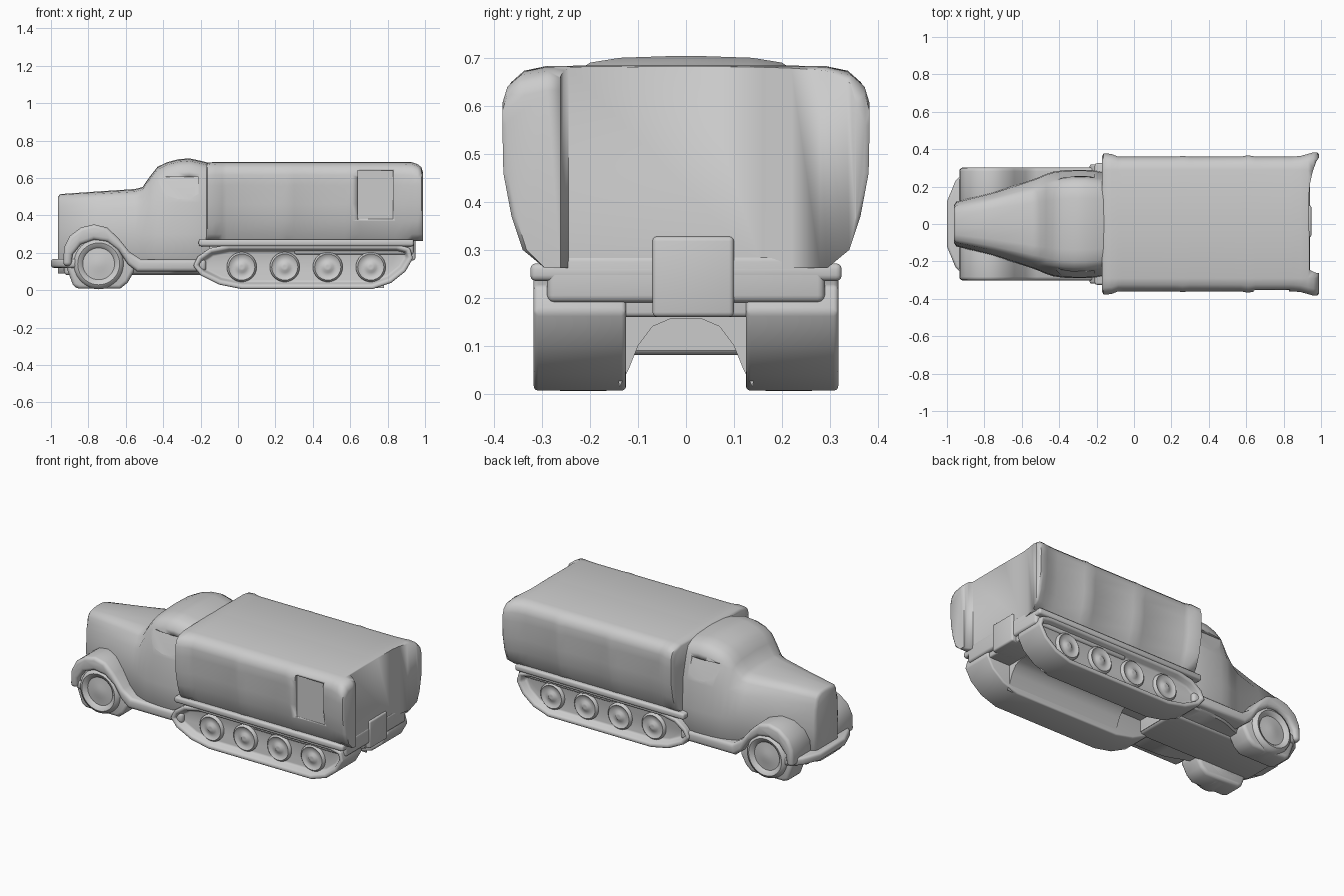
import bpy, bmesh, math

if "Cube" in bpy.data.objects:
    bpy.data.objects.remove(bpy.data.objects["Cube"])


def finish(name, bm, bevel=0.0, angle=45):
    bmesh.ops.recalc_face_normals(bm, faces=bm.faces)
    me = bpy.data.meshes.new(name)
    bm.to_mesh(me)
    bm.free()
    ob = bpy.data.objects.new(name, me)
    bpy.context.collection.objects.link(ob)
    for o in bpy.context.selected_objects:
        o.select_set(False)
    bpy.context.view_layer.objects.active = ob
    ob.select_set(True)
    if bevel:
        m = ob.modifiers.new("Bevel", 'BEVEL')
        m.width, m.segments = bevel, 3
        m.limit_method, m.angle_limit = 'ANGLE', math.radians(40)
        bpy.ops.object.modifier_apply(modifier=m.name)
    bpy.ops.object.shade_smooth_by_angle(angle=math.radians(angle))
    return ob


def prism(name, pts, axis, a, b, bevel=0.01, inset=None):
    """Extrude a 2D profile along an axis from a to b; inset = (rim, depth) sinks the b face."""
    place = {'x': lambda p, t: (t, p[0], p[1]),
             'y': lambda p, t: (p[0], t, p[1]),
             'z': lambda p, t: (p[0], p[1], t)}[axis]
    bm = bmesh.new()
    va = [bm.verts.new(place(p, a)) for p in pts]
    vb = [bm.verts.new(place(p, b)) for p in pts]
    n = len(pts)
    bm.faces.new(va)
    cap = bm.faces.new(vb)
    for i in range(n):
        j = (i + 1) % n
        bm.faces.new((va[i], va[j], vb[j], vb[i]))
    bmesh.ops.recalc_face_normals(bm, faces=bm.faces)
    if inset:
        bmesh.ops.inset_region(bm, faces=[cap], thickness=inset[0])
        bmesh.ops.inset_region(bm, faces=[cap], thickness=0.015, depth=-inset[1])
    return finish(name, bm, bevel)


def box(name, x, y, z, bevel=0.01):
    pts = [(x[0], z[0]), (x[1], z[0]), (x[1], z[1]), (x[0], z[1])]
    return prism(name, pts, 'y', y[0], y[1], bevel)


def loft(name, sections, bevel=0.0, angle=45):
    """Skin sections (x, half profile of (y, z) from top to bottom), mirrored in y."""
    bm = bmesh.new()
    rings = []
    for x, half in sections:
        full = half + [(-y, z) for y, z in reversed(half)]
        rings.append([bm.verts.new((x, y, z)) for y, z in full])
    for r, q in zip(rings, rings[1:]):
        for i in range(len(r)):
            j = (i + 1) % len(r)
            bm.faces.new((r[i], r[j], q[j], q[i]))
    bm.faces.new(rings[0])
    bm.faces.new(rings[-1])
    return finish(name, bm, bevel, angle)


def lathe(name, profile, x, z, s, n=40):
    """Turn (radius, y) points around a y axis at x, z."""
    bm = bmesh.new()
    rings = [[bm.verts.new((x + r * math.cos(2 * math.pi * k / n), s * y,
                            z + r * math.sin(2 * math.pi * k / n))) for k in range(n)]
             for r, y in profile]
    for r, q in zip(rings, rings[1:]):
        for i in range(n):
            j = (i + 1) % n
            bm.faces.new((r[i], r[j], q[j], q[i]))
    bm.faces.new(rings[0])
    bm.faces.new(rings[-1])
    return finish(name, bm)


def cut(target, cutter):
    m = target.modifiers.new("Cut", 'BOOLEAN')
    m.object, m.operation, m.solver = cutter, 'DIFFERENCE', 'EXACT'
    bpy.context.view_layer.objects.active = target
    bpy.ops.object.modifier_apply(modifier=m.name)
    bpy.data.objects.remove(cutter)


# Hood and cab: one skin that widens towards the back
def cab_section(wt, wb, zt, zb=0.09):
    zm = min(0.47, zt - 0.10)
    return [(0.02, zt), (0.55 * wt, zt - 0.004), (0.8 * wt, zt - 0.014), (0.94 * wt, zt - 0.036),
            (wt, zt - 0.07), (wb, zm), (wb + 0.005, 0.3), (wb, zb + 0.03), (wb - 0.03, zb)]


cab = loft("hood_and_cab", [(x, cab_section(a, b, z)) for x, a, b, z in (
    (-0.963, .09, .095, .50), (-0.95, .105, .115, .514), (-0.75, .15, .165, .528),
    (-0.55, .205, .23, .541), (-0.51, .215, .245, .552), (-0.47, .225, .262, .61),
    (-0.43, .235, .275, .66), (-0.38, .245, .282, .684), (-0.32, .25, .285, .70),
    (-0.26, .25, .285, .705), (-0.20, .245, .28, .692), (-0.15, .235, .27, .68))])
for s in (-1, 1):
    side = [(s * 0.284, 0.48), (s * 0.236, 0.605), (s * 0.36, 0.605), (s * 0.36, 0.48)]
    cut(cab, prism("window_cutter", side, 'x', -0.42, -0.21, 0))


# Canvas cargo cover: gently sagging between its hoops, flared at both ends
def cover_section(k, top=0.686):
    w = max(1.0, k)
    return [(0.02, top), (0.29, top - 0.002), (0.325 * w, top - 0.012), (0.35 * w, top - 0.035),
            (0.36 * w, top - 0.07), (0.36 * k, 0.56), (0.358 * k, 0.46), (0.342 * k, 0.37),
            (0.32 * k, 0.30), (0.295, 0.262)]


cover = loft("cargo_cover", [(x, cover_section(k, t)) for x, k, t in (
    (-0.172, 1.0, .672), (-0.162, 1.05, .682), (-0.12, 1.04, .686), (-0.085, 1.0, .686),
    (-0.06, 0.975, .686), (0.22, 0.975, .686), (0.26, 1.01, .686), (0.30, 0.975, .686),
    (0.57, 0.975, .686), (0.61, 1.02, .686), (0.65, 0.985, .686), (0.84, 0.985, .686),
    (0.89, 1.01, .686), (0.93, 1.04, .684), (0.96, 1.065, .676), (0.98, 1.065, .66),
    (0.988, 1.04, .635))])
# Recessed rear panel: sharp step on one side, gradual curve on the other
cut(cover, prism("rear_cutter", [(1.1, -0.265), (0.975, -0.262), (0.938, -0.245), (0.936, 0.16),
                                 (0.942, 0.22), (0.955, 0.28), (0.975, 0.335), (1.0, 0.37),
                                 (1.1, 0.37)], 'z', 0.2, 0.75, 0))
cut(cover, box("panel_cutter", (0.64, 0.83), (-0.5, -0.338), (0.38, 0.64), 0))

# Floor, rear body and vaulted underbody between the tracks
box("cargo_floor", (-0.21, 0.94), (-0.325, 0.325), (0.235, 0.272), 0.012)
box("rear_body", (0.3, 0.94), (-0.29, 0.29), (0.19, 0.29), 0.015)
box("rear_box", (0.5, 0.948), (-0.07, 0.1), (0.16, 0.328))
vault = [(0.14, 0.012), (0.12, 0.05), (0.10, 0.10), (0.07, 0.14), (0.03, 0.157)]
vault = vault + [(-y, z) for y, z in reversed(vault)] + [(-0.15, 0.25), (0.15, 0.25)]
prism("underbody", vault, 'x', 0.02, 0.78, 0)
box("underbody_core", (-0.2, 0.92), (-0.14, 0.14), (0.16, 0.25))
box("front_underbody", (-0.93, -0.15), (-0.15, 0.15), (0.08, 0.2), 0.02)

# Wrap-around front bumper
prism("bumper", [(-1.0, -0.12), (-1.0, 0.12), (-0.955, 0.23), (-0.90, 0.285),
                 (-0.85, 0.285), (-0.85, -0.285), (-0.90, -0.285), (-0.955, -0.23)],
      'z', 0.12, 0.168, 0.015)

fender = [(-0.935, 0.13), (-0.93, 0.23), (-0.90, 0.29), (-0.84, 0.335), (-0.77, 0.352),
          (-0.70, 0.335), (-0.64, 0.28), (-0.58, 0.205), (-0.52, 0.165), (-0.17, 0.165),
          (-0.17, 0.10), (-0.54, 0.10), (-0.59, 0.14), (-0.64, 0.215), (-0.70, 0.26),
          (-0.77, 0.27), (-0.84, 0.245), (-0.885, 0.19), (-0.89, 0.13)]
well = [(-0.92, 0.13), (-0.88, 0.02), (-0.85, 0.008), (-0.63, 0.008), (-0.59, 0.04),
        (-0.55, 0.11), (-0.66, 0.27), (-0.85, 0.27)]
track = [(-0.24, 0.13), (-0.215, 0.18), (-0.15, 0.225), (-0.05, 0.245), (0.85, 0.245),
         (0.92, 0.225), (0.935, 0.17), (0.895, 0.10), (0.82, 0.04), (0.72, 0.006),
         (0.02, 0.006), (-0.10, 0.03), (-0.20, 0.08)]
for s in (-1, 1):
    # Fender running into the running board, with a closed wheel well
    prism("fender_and_running_board", fender, 'y', s * 0.10, s * 0.302, 0.02)
    prism("wheel_well", well, 'y', s * 0.13, s * 0.27, 0.02)
    # Front wheel with dished hub
    lathe("front_wheel", [(0.10, 0.13), (0.13, 0.145), (0.136, 0.17), (0.136, 0.26),
                          (0.128, 0.285), (0.112, 0.295), (0.095, 0.287), (0.085, 0.276),
                          (0.04, 0.28), (0.02, 0.284)], -0.745, 0.141, s)
    # Track with sunk side and road wheels
    prism("track", track, 'y', s * 0.125, s * 0.318, 0.014, (0.024, 0.04))
    for x in (0.02, 0.25, 0.48, 0.71):
        lathe("road_wheel", [(0.08, 0.25), (0.08, 0.287), (0.07, 0.297), (0.055, 0.287),
                             (0.03, 0.289), (0.02, 0.298), (0.008, 0.298)], x, 0.124, s, 28)
